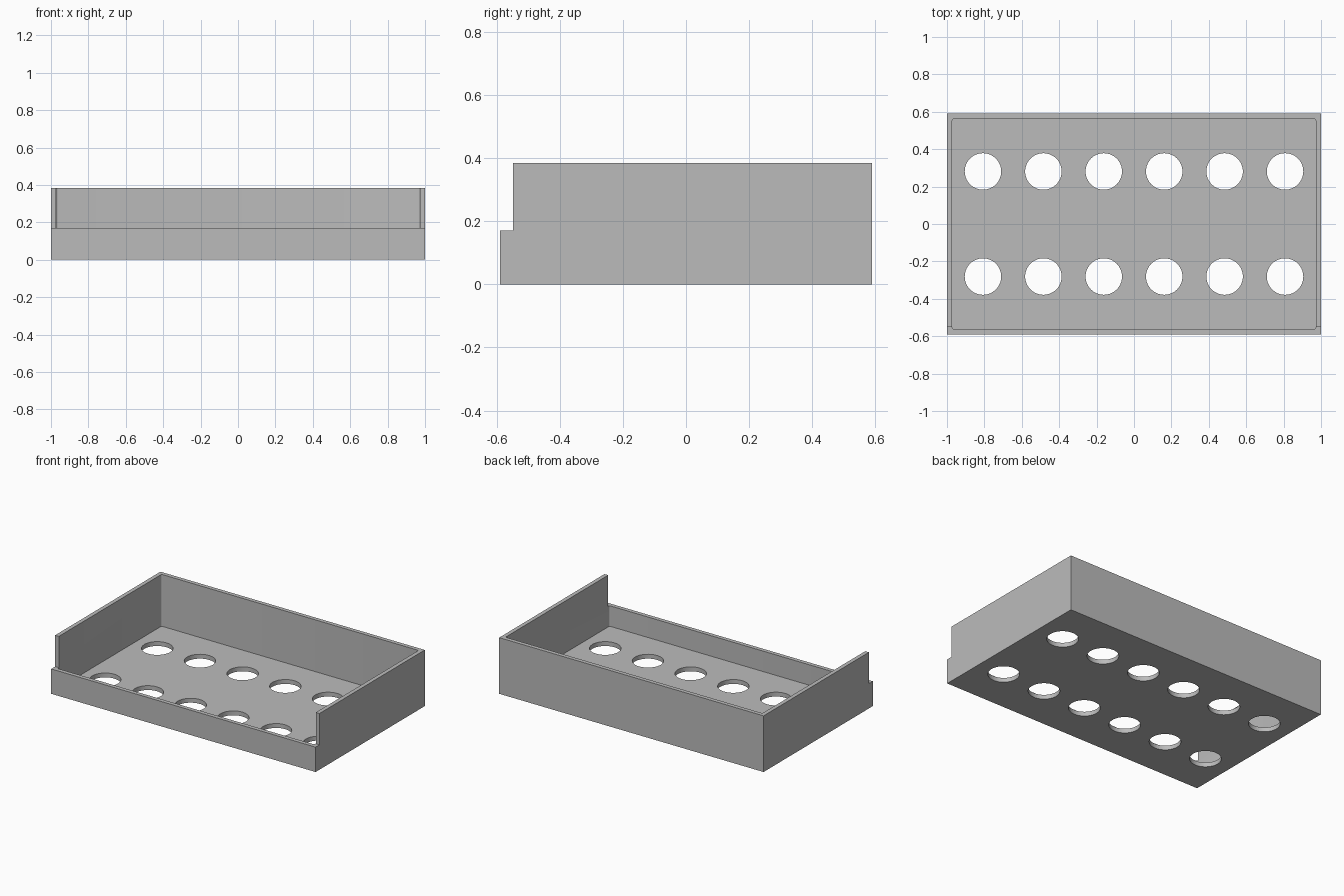
import bpy
import bmesh
import math
from mathutils import Matrix, Vector

if "Cube" in bpy.data.objects:
    bpy.data.objects.remove(bpy.data.objects["Cube"], do_unlink=True)

HALF_X, HALF_Y, HEIGHT = 1.0, 0.59, 0.384
WALL, FLOOR = 0.028, 0.03
LIP_Z, NOTCH_Y = 0.17, -0.548
HOLE_R, HOLE_STEP, HOLE_Y = 0.0975, 0.323, 0.281

gray = bpy.data.materials.new("light gray")
gray.use_nodes = True
color = (0.5, 0.5, 0.5, 1)
gray.diffuse_color = color
gray.node_tree.nodes["Principled BSDF"].inputs["Base Color"].default_value = color


def make_object(name, bm):
    mesh = bpy.data.meshes.new(name)
    bm.to_mesh(mesh)
    bm.free()
    mesh.materials.append(gray)
    obj = bpy.data.objects.new(name, mesh)
    bpy.context.collection.objects.link(obj)
    return obj


def box(name, low, high, corner=0):
    """Box between two corners, with optional rounded upright edges."""
    low, high = Vector(low), Vector(high)
    bm = bmesh.new()
    bmesh.ops.create_cube(bm, size=1, matrix=Matrix.Translation((low + high) / 2)
                          @ Matrix.Diagonal((*(high - low), 1)))
    if corner:
        upright = [e for e in bm.edges
                   if abs(e.verts[0].co.z - e.verts[1].co.z) > 0.1]
        bmesh.ops.bevel(bm, geom=upright, offset=corner, segments=4,
                        profile=0.5, affect='EDGES')
    return make_object(name, bm)


def cut(target, cutter):
    """Subtract the cutter from the target and discard it."""
    cutter.hide_render = True
    mod = target.modifiers.new("cut", 'BOOLEAN')
    mod.operation = 'DIFFERENCE'
    mod.solver = 'EXACT'
    mod.object = cutter
    bpy.context.view_layer.objects.active = target
    bpy.ops.object.modifier_apply(modifier=mod.name)
    bpy.data.objects.remove(cutter, do_unlink=True)


# Tray block
tray = box("open_tray", (-HALF_X, -HALF_Y, 0), (HALF_X, HALF_Y, HEIGHT))

# Inner cavity with slightly rounded corners
cut(tray, box("cavity_cutter", (WALL - HALF_X, WALL - HALF_Y, FLOOR),
              (HALF_X - WALL, HALF_Y - WALL, HEIGHT + 0.2), corner=0.01))

# Lowered front lip
cut(tray, box("lip_cutter", (-HALF_X - 0.1, -HALF_Y - 0.1, LIP_Z),
              (HALF_X + 0.1, NOTCH_Y, HEIGHT + 0.3)))

# Two rows of round floor holes
bm = bmesh.new()
for column in range(6):
    for side in (-1, 1):
        spot = Vector(((column - 2.5) * HOLE_STEP, side * HOLE_Y, 0))
        bmesh.ops.create_cone(bm, cap_ends=True, segments=64, radius1=HOLE_R,
                              radius2=HOLE_R, depth=0.2,
                              matrix=Matrix.Translation(spot))
cut(tray, make_object("hole_cutter", bm))

# Smooth round walls, sharp edges elsewhere
tray.select_set(True)
bpy.context.view_layer.objects.active = tray
bpy.ops.object.shade_smooth_by_angle(angle=math.radians(30))
